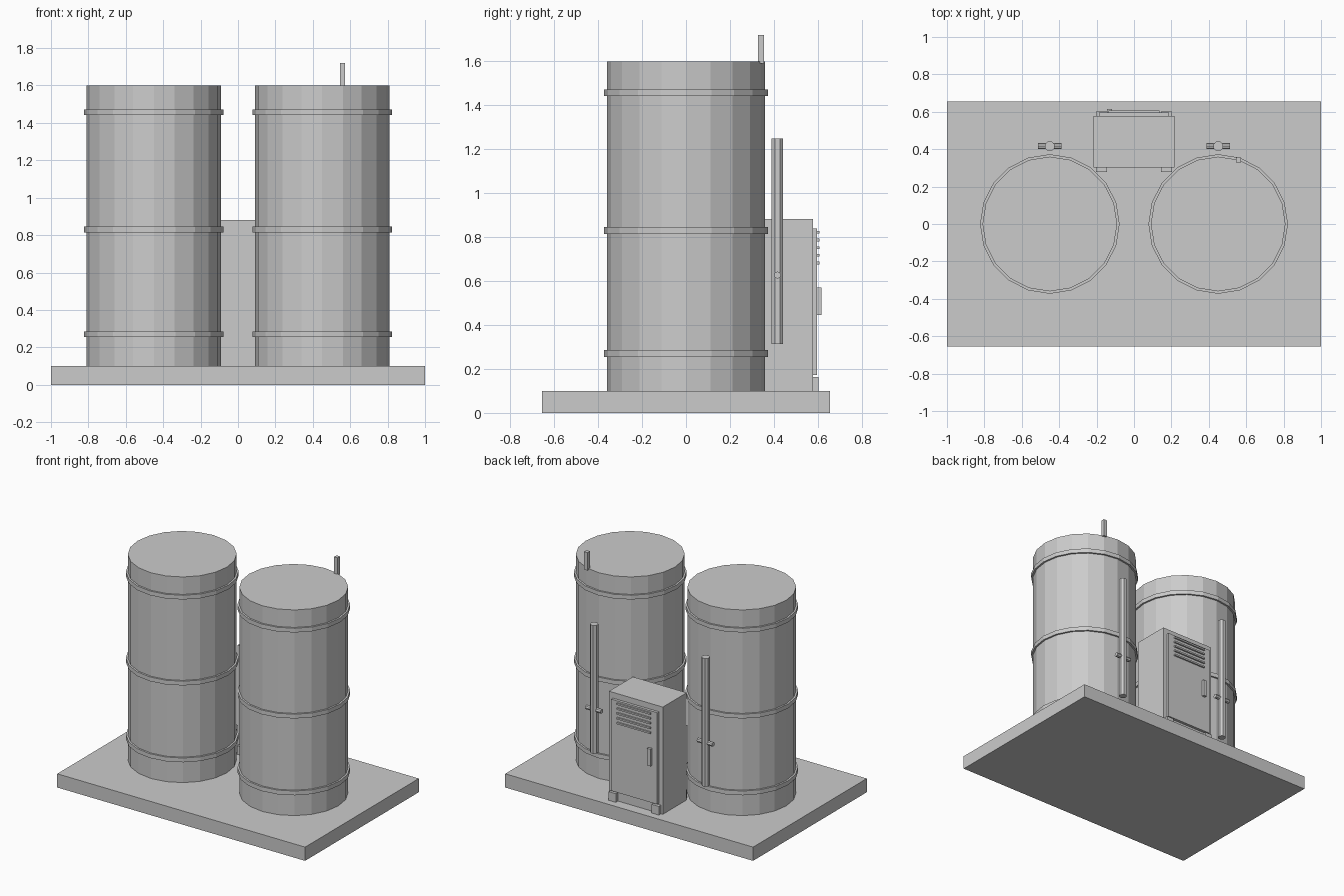
import bpy
import math

cube = bpy.data.objects.get("Cube")
if cube:
    bpy.data.objects.remove(cube, do_unlink=True)

GREY = (0.6, 0.6, 0.6, 1)
grey = bpy.data.materials.new("light grey")
grey.use_nodes = True
grey.diffuse_color = GREY
grey.node_tree.nodes["Principled BSDF"].inputs["Base Color"].default_value = GREY


def finish(name):
    ob = bpy.context.object
    ob.name = ob.data.name = name
    ob.data.materials.append(grey)
    return ob


def box(name, x, y, z):
    """Box from (low, high) ranges on each axis."""
    bpy.ops.mesh.primitive_cube_add(size=1, location=[sum(r) / 2 for r in (x, y, z)])
    ob = finish(name)
    ob.scale = [r[1] - r[0] for r in (x, y, z)]
    bpy.ops.object.transform_apply(location=False, rotation=False, scale=True)
    return ob


def cylinder(name, sides, radius, length, location, rotation=(0, 0, 0)):
    bpy.ops.mesh.primitive_cylinder_add(vertices=sides, radius=radius, depth=length,
                                        location=location, rotation=rotation)
    return finish(name)


# Base slab
box("base_slab", (-1, 1), (-0.655, 0.655), (0, 0.1))

# Tanks with hoops, and the gauge pipes behind them
for side, x in (("right", -0.45), ("left", 0.45)):
    cylinder(f"{side}_tank", 20, 0.36, 1.5, (x, 0, 0.85))
    for level, z in (("lower", 0.27), ("middle", 0.83), ("upper", 1.457)):
        cylinder(f"{side}_{level}_hoop", 20, 0.373, 0.031, (x, 0, z))
    cylinder(f"{side}_pipe", 8, 0.028, 0.935, (x, 0.416, 0.782), (0, 0, math.pi / 8))
    cylinder(f"{side}_pipe_crossbar", 8, 0.016, 0.124, (x, 0.416, 0.627), (0, math.pi / 2, 0))

# Vent post on the left tank's rim
box("vent_post", (0.545, 0.573), (0.328, 0.356), (1.59, 1.72))

# Control cabinet
box("cabinet_body", (-0.217, 0.217), (0.302, 0.577), (0.1, 0.882))
box("cabinet_door", (-0.186, 0.186), (0.57, 0.597), (0.172, 0.84))
box("door_handle", (-0.145, -0.118), (0.59, 0.616), (0.445, 0.57))
for i in range(5):
    z = 0.682 + 0.035 * i
    box(f"door_louver_{i + 1}", (-0.135, 0.135), (0.59, 0.608), (z - 0.006, z + 0.006))

# Cabinet feet
for side, s in (("right", -1), ("left", 1)):
    x = sorted((s * 0.145, s * 0.202))
    box(f"{side}_front_foot", x, (0.277, 0.33), (0.1, 0.163))
    box(f"{side}_back_foot", x, (0.55, 0.602), (0.1, 0.163))
